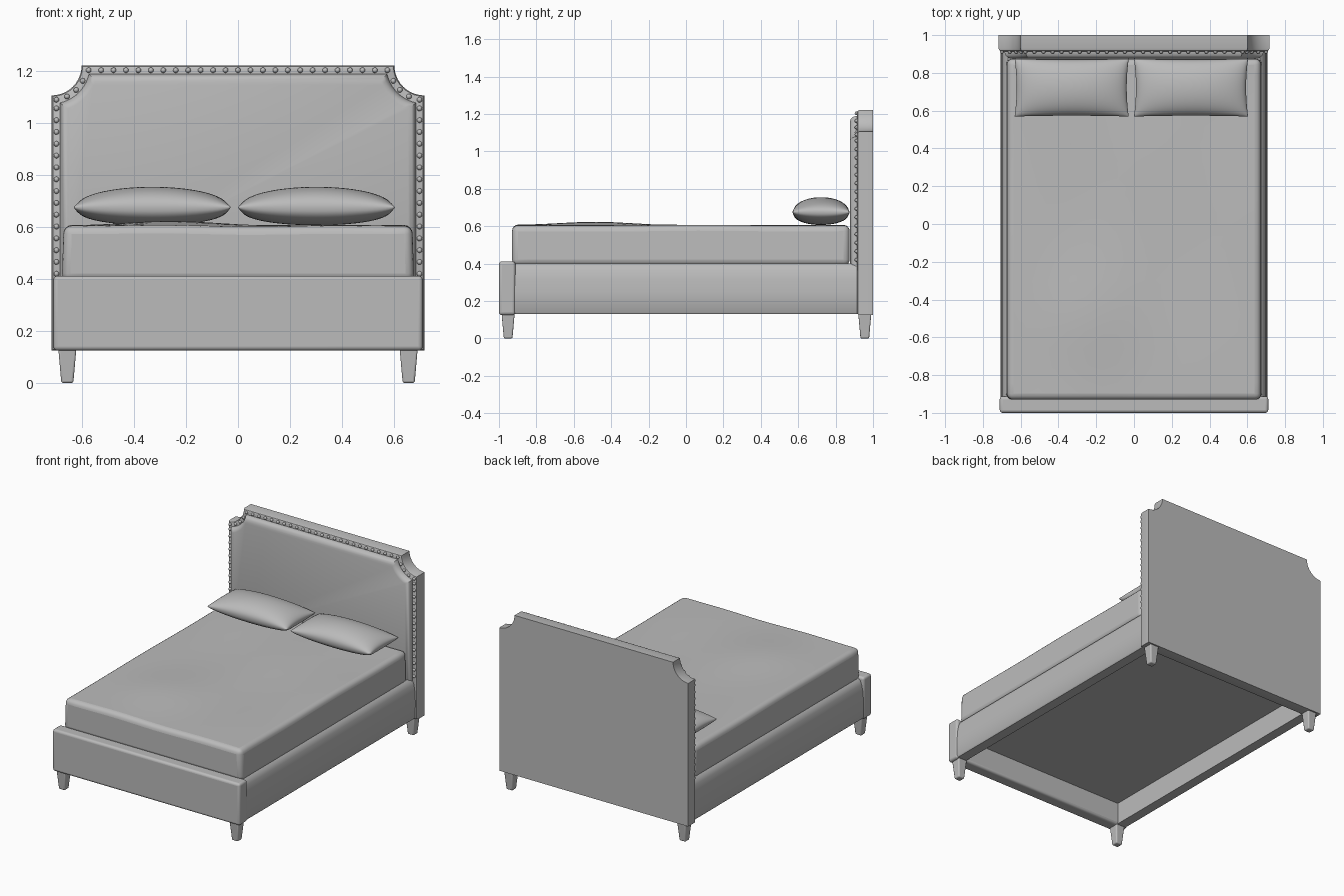
import bpy, bmesh, math
from mathutils import Matrix, Vector

cube = bpy.data.objects.get("Cube")
if cube:
    bpy.data.objects.remove(cube, do_unlink=True)

grey = bpy.data.materials.new("grey fabric")
grey.use_nodes = True
grey.diffuse_color = (0.5, 0.5, 0.5, 1)
bsdf = next(n for n in grey.node_tree.nodes if n.type == 'BSDF_PRINCIPLED')
bsdf.inputs["Base Color"].default_value = (0.5, 0.5, 0.5, 1)
bsdf.inputs["Roughness"].default_value = 0.8


def finish(bm, name, bevel=0.0, angle=35):
    bmesh.ops.recalc_face_normals(bm, faces=bm.faces)
    mesh = bpy.data.meshes.new(name)
    bm.to_mesh(mesh)
    bm.free()
    mesh.materials.append(grey)
    ob = bpy.data.objects.new(name, mesh)
    bpy.context.collection.objects.link(ob)
    if bevel:
        mod = ob.modifiers.new("soft edges", 'BEVEL')
        mod.width = bevel
        mod.segments = 4
        mod.limit_method = 'ANGLE'
        mod.angle_limit = math.radians(40)
    bpy.ops.object.select_all(action='DESELECT')
    ob.select_set(True)
    bpy.context.view_layer.objects.active = ob
    bpy.ops.object.shade_smooth_by_angle(angle=math.radians(angle))
    return ob


def box_mesh(lo, hi):
    bm = bmesh.new()
    bmesh.ops.create_cube(bm, size=1)
    lo, hi = Vector(lo), Vector(hi)
    for v in bm.verts:
        v.co = (lo + hi) / 2 + v.co * (hi - lo)
    return bm


def loft(name, rings, angle=35):
    """Join equal rings of points and cap both ends."""
    bm = bmesh.new()
    loops = [[bm.verts.new(p) for p in ring] for ring in rings]
    n = len(loops[0])
    for a, b in zip(loops, loops[1:]):
        for i in range(n):
            j = (i + 1) % n
            bm.faces.new((a[i], a[j], b[j], b[i]))
    bm.faces.new(loops[0])
    bm.faces.new(loops[-1])
    return finish(bm, name, angle=angle)


# Headboard outline with scooped corners
HALF, TOP, SCOOP = 0.717, 1.222, 0.115


def scoop_arc(inset, steps):
    r = SCOOP + inset
    start = math.asin(inset / r)
    angles = [start + (math.pi / 2 - 2 * start) * i / steps for i in range(steps + 1)]
    return [(HALF - r * math.sin(a), TOP - r * math.cos(a)) for a in angles]


def outline(inset, y, base):
    right = [(HALF - inset, base)] + scoop_arc(inset, 10)
    left = [(-x, z) for x, z in reversed(right)]
    return [(x, y, z) for x, z in right + left]


loft("headboard_frame", [outline(0, 1.0, 0.125), outline(0, 0.93, 0.125),
                         outline(0.004, 0.919, 0.129), outline(0.012, 0.914, 0.137)])
loft("headboard_panel", [outline(0.032, 0.93, 0.36), outline(0.032, 0.908, 0.36),
                         outline(0.038, 0.892, 0.366), outline(0.048, 0.881, 0.375),
                         outline(0.062, 0.876, 0.39)], 50)

# Nail heads following the headboard edge
spots = [(-0.575 + 1.15 * i / 24, TOP - 0.018) for i in range(25)]
side = [(HALF - 0.018, 0.42 + 0.0455 * i) for i in range(15)] + scoop_arc(0.018, 4)[:-1]
spots += [(s * x, z) for x, z in side for s in (1, -1)]
bm = bmesh.new()
for x, z in spots:
    bmesh.ops.create_icosphere(bm, subdivisions=2, radius=0.0105,
                               matrix=Matrix.Translation((x, 0.912, z)))
finish(bm, "nail_heads", angle=60)

# Footboard
finish(box_mesh((-0.711, -1.0, 0.125), (0.711, -0.912, 0.412)), "footboard", 0.016)

# Side rails with a softly padded outer face
rail = [(0.63, 0.13), (0.698, 0.13), (0.705, 0.14), (0.706, 0.25), (0.703, 0.32),
        (0.695, 0.365), (0.683, 0.39), (0.668, 0.402), (0.63, 0.402)]
for s, name in ((1, "left_rail"), (-1, "right_rail")):
    loft(name, [[(s * x, y, z) for x, z in rail] for y in (-0.92, 0.92)])

# Platform under the mattress
finish(box_mesh((-0.64, -0.92, 0.28), (0.64, 0.92, 0.4)), "platform")

# Tapered legs
for s, sx in ((1, "left"), (-1, "right")):
    for y, sy in ((-0.951, "front"), (0.956, "back")):
        bm = box_mesh((s * 0.657 - 0.035, y - 0.035, 0), (s * 0.657 + 0.035, y + 0.035, 0.135))
        for v in bm.verts:
            if v.co.z < 0.01:
                v.co.x = s * 0.657 + (v.co.x - s * 0.657) * 0.66
                v.co.y = y + (v.co.y - y) * 0.66
        finish(bm, f"{sy}_{sx}_leg", 0.008)

# Mattress with a gently rumpled top
bm = box_mesh((-0.678, -0.93, 0.39), (0.678, 0.875, 0.605))
for axis, lo, hi, cuts in ((0, -0.678, 0.678, 16), (1, -0.93, 0.875, 20)):
    normal = Vector((axis == 0, axis == 1, 0))
    for i in range(1, cuts):
        bmesh.ops.bisect_plane(bm, geom=bm.verts[:] + bm.edges[:] + bm.faces[:],
                               plane_co=normal * (lo + (hi - lo) * i / cuts), plane_no=normal)
for v in bm.verts:
    if v.co.z > 0.5:
        x, y = v.co.x, v.co.y
        v.co.x *= 0.99
        v.co.z += 0.018 * math.exp(-((x + 0.3) / 0.25) ** 2 - ((y + 0.5) / 0.28) ** 2)
        v.co.z += 0.003 * math.sin(7 * x + 2 * y) * math.sin(5 * y - 3 * x)
finish(bm, "mattress", 0.032, 50)


# Pillows with pinched corners
def pillow(name, cx):
    bm = bmesh.new()
    bmesh.ops.create_grid(bm, x_segments=32, y_segments=24, size=1)
    bottom = bmesh.ops.duplicate(bm, geom=bm.verts[:] + bm.edges[:] + bm.faces[:])["geom"]
    under = {g for g in bottom if isinstance(g, bmesh.types.BMVert)}
    for v in bm.verts:
        u = math.sin(v.co.x * math.pi / 2)
        w = math.sin(v.co.y * math.pi / 2)
        puff = max(0, (1 - u * u) * (1 - w * w)) ** 0.5
        height = -0.07 * puff ** 0.75 if v in under else 0.078 * puff ** 0.95
        v.co = (cx + 0.302 * u * (1 - 0.035 * (1 - w * w)),
                0.722 + 0.153 * w * (1 - 0.03 * (1 - u * u)), 0.677 + height)
    bmesh.ops.remove_doubles(bm, verts=bm.verts, dist=0.0002)
    finish(bm, name, angle=80)


pillow("right_pillow", -0.33)
pillow("left_pillow", 0.302)
